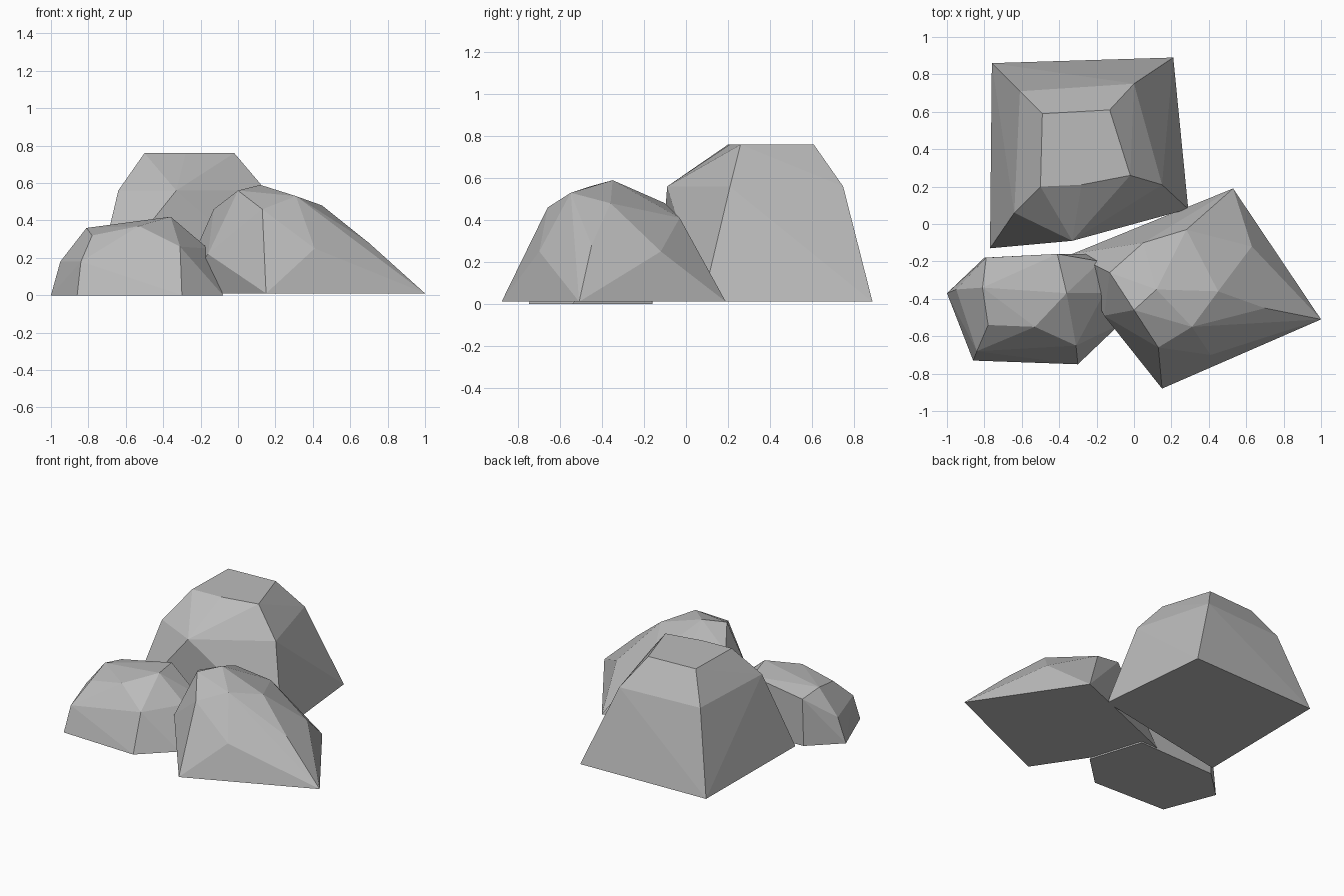
import bpy
import bmesh
import math

cube = bpy.data.objects.get("Cube")
if cube:
    bpy.data.objects.remove(cube, do_unlink=True)


def make_material(name, colour):
    material = bpy.data.materials.new(name)
    material.use_nodes = True
    material.diffuse_color = colour
    shader = next(n for n in material.node_tree.nodes if n.type == "BSDF_PRINCIPLED")
    shader.inputs["Base Color"].default_value = colour
    shader.inputs["Roughness"].default_value = 0.9
    return material


def level(z, *outline):
    """Lift a flat outline to one height."""
    return [(x, y, z) for x, y in outline]


def make_rock(name, material, *layers):
    """Chisel a faceted boulder: a tight hull around its stacked corner layers."""
    bm = bmesh.new()
    for layer in layers:
        for corner in layer:
            bm.verts.new(corner)
    hull = bmesh.ops.convex_hull(bm, input=bm.verts[:], use_existing_faces=False)
    buried = {item for key in ("geom_interior", "geom_unused") for item in hull[key]
              if isinstance(item, bmesh.types.BMVert)}
    bmesh.ops.delete(bm, geom=list(buried), context="VERTS")
    # Merge nearly flat neighbours into clean facets
    bmesh.ops.dissolve_limit(bm, angle_limit=math.radians(2),
                             verts=bm.verts[:], edges=bm.edges[:])
    bmesh.ops.recalc_face_normals(bm, faces=bm.faces[:])
    mesh = bpy.data.meshes.new(name)
    bm.to_mesh(mesh)
    bm.free()
    mesh.materials.append(material)
    rock = bpy.data.objects.new(name, mesh)
    bpy.context.collection.objects.link(rock)
    return rock


stone = make_material("stone grey", (0.5, 0.5, 0.5, 1))

# Tall block at the back: square foot, overhanging shoulder, flat crown
make_rock(
    "back_rock", stone,
    level(.01, (-.77, -.13), (.29, .08), (.21, .89), (-.76, .86)),
    level(.56, (-.64, .06), (-.33, -.09), (.15, .21), (0, .75), (-.61, .71)),
    level(.76, (-.5, .2), (-.28, .21), (-.02, .26), (-.13, .61), (-.49, .59)),
)

# Wide sloping rock on the left: foot, flanks, upper rim, peak
make_rock(
    "left_rock", stone,
    level(.01, (.15, -.88), (1, -.51), (.53, .19), (-.33, -.16)),
    [(.18, -.74, .18), (.41, -.7, .25), (.7, -.45, .28),
     (.63, -.12, .25), (.44, .06, .2), (-.16, -.49, .22)],
    [(.13, -.66, .46), (.31, -.55, .53), (.45, -.36, .48),
     (.28, -.03, .41), (.05, -.1, .48), (-.13, -.26, .46)],
    [(0, -.46, .56), (.12, -.35, .59)],
)

# Low rounded rock on the right: six-sided foot, flanks, gently tilted top
make_rock(
    "right_rock", stone,
    level(0, (-1, -.37), (-.86, -.73), (-.3, -.75),
          (-.08, -.54), (-.2, -.16), (-.8, -.18)),
    [(-.95, -.35, .18), (-.84, -.68, .18), (-.31, -.65, .26),
     (-.16, -.37, .25), (-.18, -.2, .25)],
    [(-.81, -.34, .36), (-.78, -.54, .32), (-.53, -.55, .37),
     (-.36, -.37, .42), (-.41, -.16, .4), (-.79, -.18, .33)],
)
